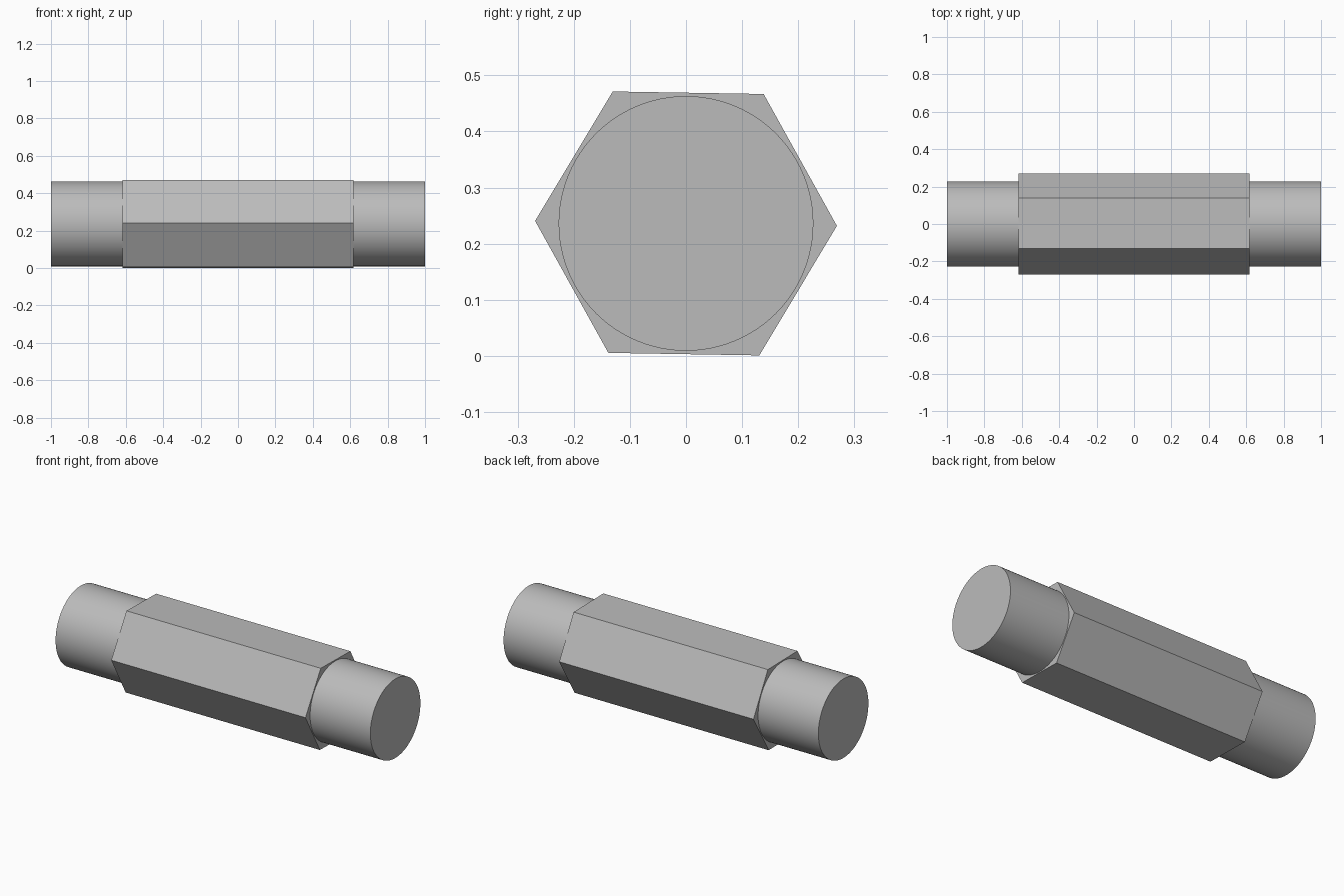
import bpy, bmesh
from math import cos, sin, tau, radians

cube = bpy.data.objects.get("Cube")
if cube:
    bpy.data.objects.remove(cube)

AXIS_Z = 0.236

steel = bpy.data.materials.new("plain grey")
steel.use_nodes = True
GREY = (0.5, 0.5, 0.5, 1)
steel.diffuse_color = GREY
steel.node_tree.nodes["Principled BSDF"].inputs["Base Color"].default_value = GREY


def bar(name, sides, radius, x0, x1, turn=0.0, smooth=False):
    """Solid prism along x, made by extruding a regular polygon."""
    bm = bmesh.new()
    angles = [tau * i / sides + turn for i in range(sides)]
    ring = [bm.verts.new((x0, radius * cos(a), radius * sin(a))) for a in angles]
    cap = bm.faces.new(ring)
    grown = bmesh.ops.extrude_face_region(bm, geom=[cap], use_keep_orig=True)
    moved = [v for v in grown["geom"] if isinstance(v, bmesh.types.BMVert)]
    bmesh.ops.translate(bm, verts=moved, vec=(x1 - x0, 0, 0))
    bmesh.ops.recalc_face_normals(bm, faces=bm.faces)
    mesh = bpy.data.meshes.new(name)
    bm.to_mesh(mesh)
    bm.free()
    mesh.materials.append(steel)
    obj = bpy.data.objects.new(name, mesh)
    obj.location.z = AXIS_Z
    bpy.context.collection.objects.link(obj)
    if smooth:
        bpy.ops.object.select_all(action="DESELECT")
        obj.select_set(True)
        bpy.context.view_layer.objects.active = obj
        bpy.ops.object.shade_smooth_by_angle(angle=radians(30))
    return obj


# Hexagonal grip, turned very slightly about its axis
HEX_HALF = 0.617
bar("hex_body", 6, 0.269, -HEX_HALF, HEX_HALF, turn=radians(-0.95))

# Round stub at each end, seated just inside the hexagon
SEAT = 0.01
for name, side in (("left_round_end", 1), ("right_round_end", -1)):
    bar(name, 96, 0.227, side * (HEX_HALF - SEAT), side * 1.0, smooth=True)
